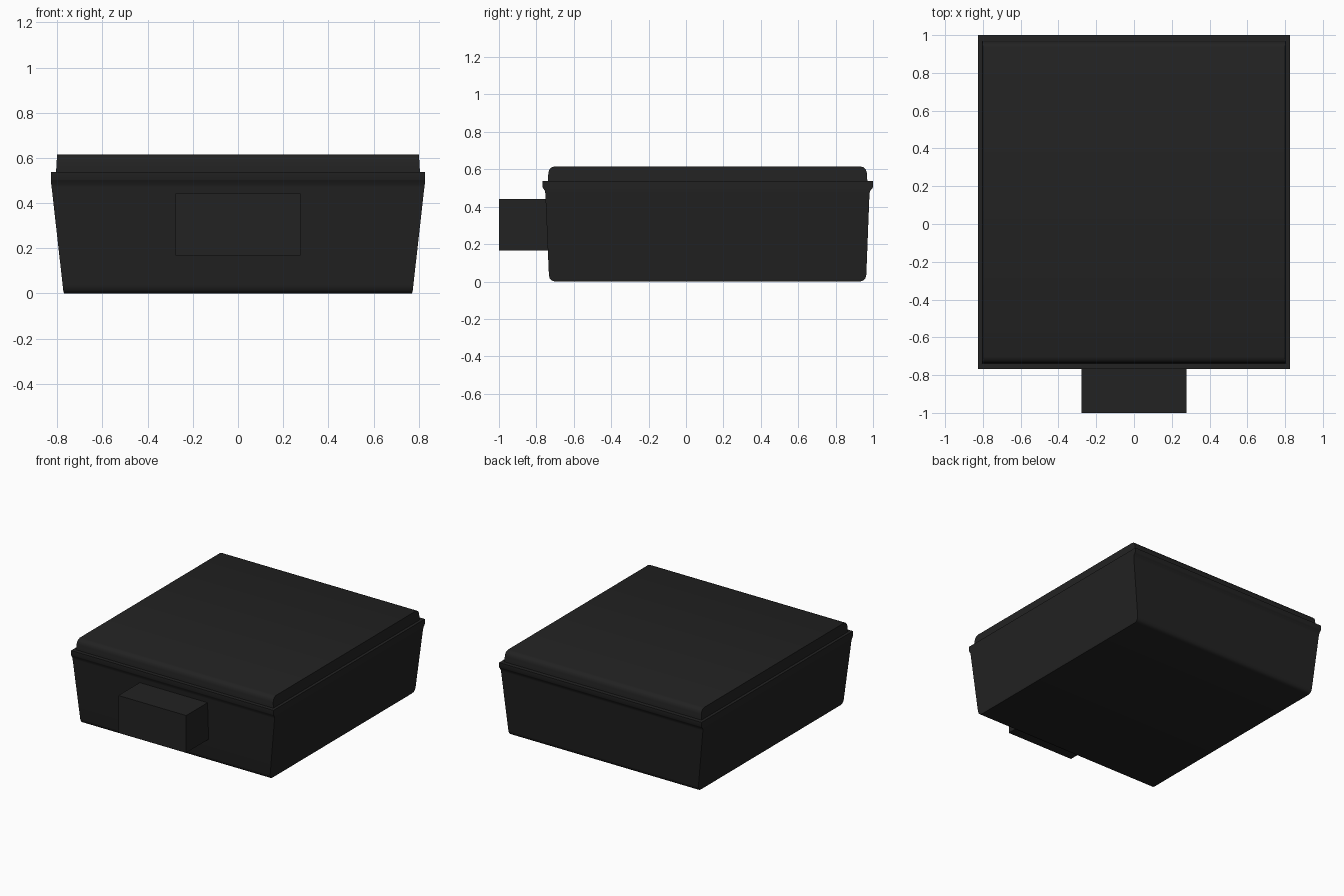
import bpy, bmesh

cube = bpy.data.objects.get("Cube")
if cube:
    bpy.data.objects.remove(cube, do_unlink=True)

black = bpy.data.materials.new("matte_black")
black.use_nodes = True
colour = (0.016, 0.016, 0.016, 1)
black.diffuse_color = colour
black.node_tree.nodes["Principled BSDF"].inputs["Base Color"].default_value = colour


def loft_box(name, rings):
    """Stack rectangles (z, half width, front y, back y) into a closed shell."""
    bm = bmesh.new()
    loops = [[bm.verts.new(p) for p in ((-w, f, z), (w, f, z), (w, b, z), (-w, b, z))]
             for z, w, f, b in rings]
    for low, high in zip(loops, loops[1:]):
        for i in range(4):
            j = (i + 1) % 4
            bm.faces.new((low[i], low[j], high[j], high[i]))
    bm.faces.new(loops[0][::-1])
    bm.faces.new(loops[-1])
    mesh = bpy.data.meshes.new(name)
    bm.to_mesh(mesh)
    bm.free()
    obj = bpy.data.objects.new(name, mesh)
    bpy.context.collection.objects.link(obj)
    mesh.materials.append(black)
    bpy.ops.object.select_all(action="DESELECT")
    obj.select_set(True)
    bpy.context.view_layer.objects.active = obj
    bpy.ops.object.shade_smooth_by_angle(angle=0.6)
    return obj


# Tapered tray with a rounded base and a flared rim
loft_box("case_body", [
    (0.0, 0.77, -0.70, 0.93),
    (0.005, 0.772, -0.717, 0.947),
    (0.015, 0.774, -0.728, 0.958),
    (0.035, 0.776, -0.733, 0.964),
    (0.47, 0.825, -0.752, 0.981),
    (0.485, 0.827, -0.754, 0.985),
    (0.50, 0.827, -0.765, 0.997),
    (0.505, 0.827, -0.767, 1.0),
    (0.538, 0.827, -0.767, 1.0),
])

# Raised lid with softened front and back edges
loft_box("lid", [
    (0.53, 0.806, -0.739, 0.970),
    (0.58, 0.803, -0.736, 0.967),
    (0.598, 0.802, -0.731, 0.962),
    (0.61, 0.801, -0.720, 0.951),
    (0.616, 0.80, -0.702, 0.932),
])

# Block projecting from the front wall
loft_box("front_block", [
    (0.167, 0.277, -1.0, -0.70),
    (0.442, 0.277, -1.0, -0.70),
])
